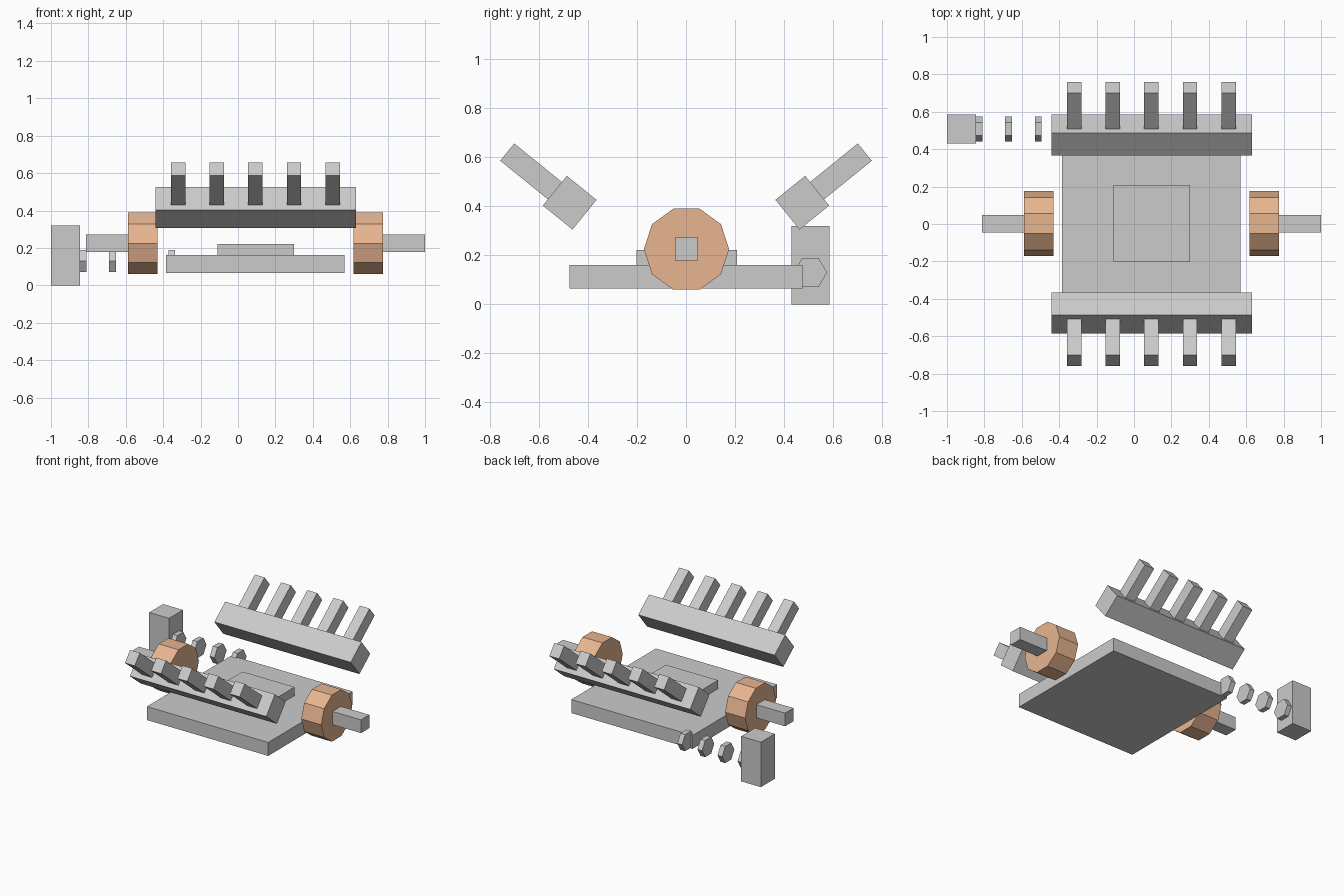
import bpy
import bmesh
from math import radians, cos, sin, pi
from mathutils import Matrix

if "Cube" in bpy.data.objects:
    bpy.data.objects.remove(bpy.data.objects["Cube"])


def make(name, bm, mat=None):
    me = bpy.data.meshes.new(name)
    bmesh.ops.recalc_face_normals(bm, faces=bm.faces)
    bm.to_mesh(me)
    bm.free()
    ob = bpy.data.objects.new(name, me)
    bpy.context.collection.objects.link(ob)
    if mat:
        me.materials.append(mat)
    return ob


def box(name, center, size, tilt=0.0):
    """Box with given centre and size, tilted about x."""
    bm = bmesh.new()
    m = (Matrix.Translation(center) @ Matrix.Rotation(tilt, 4, 'X')
         @ Matrix.Diagonal((*size, 1)))
    bmesh.ops.create_cube(bm, size=1, matrix=m)
    return make(name, bm)


def disc(name, center, radius, width, sides, mat=None):
    """Flat-sided disc along x with corners on the y axis."""
    bm = bmesh.new()
    ring = [bm.verts.new((center[0] - width / 2,
                          center[1] + radius * cos(2 * pi * i / sides),
                          center[2] + radius * sin(2 * pi * i / sides)))
            for i in range(sides)]
    face = bm.faces.new(ring)
    ext = bmesh.ops.extrude_face_region(bm, geom=[face], use_keep_orig=True)
    moved = [v for v in ext["geom"] if isinstance(v, bmesh.types.BMVert)]
    bmesh.ops.translate(bm, verts=moved, vec=(width, 0, 0))
    return make(name, bm, mat)


copper = bpy.data.materials.new("copper_brown")
copper.diffuse_color = (0.8, 0.46, 0.28, 1)
copper.use_nodes = True
copper.node_tree.nodes["Principled BSDF"].inputs["Base Color"].default_value = copper.diffuse_color

# Base plate and raised centre pad
box("base_plate", (0.093, 0, 0.113), (0.955, 0.95, 0.096))
box("centre_pad", (0.095, 0.003, 0.19), (0.41, 0.41, 0.064))

# End wheels with square shafts
for side, wheel_x, shaft_x in (("left", -0.51, -0.70), ("right", 0.697, 0.886)):
    disc(side + "_wheel", (wheel_x, 0.002, 0.225), 0.174, 0.157, 10, copper)
    box(side + "_shaft", (shaft_x, 0.002, 0.225), (0.228, 0.094, 0.094))

# Tilted side banks, each with a row of five outlet pipes
angle = radians(39)
for side, s in (("front", -1), ("back", 1)):
    box(side + "_bank", (0.095, s * 0.475, 0.415), (1.073, 0.156, 0.156), s * angle)
    reach = 0.20
    for i in range(5):
        box(f"{side}_pipe_{i + 1}",
            (-0.32 + i * 0.2065,
             s * (0.475 + reach * cos(angle)), 0.415 + reach * sin(angle)),
            (0.077, 0.257, 0.091), s * angle)

# Corner block and the row of hexagonal discs leading from it
box("corner_block", (-0.922, 0.508, 0.16), (0.156, 0.156, 0.32))
for i in range(4):
    disc(f"hex_disc_{i + 1}", (-0.828 + i * 0.158, 0.508, 0.13), 0.068, 0.037, 6)
